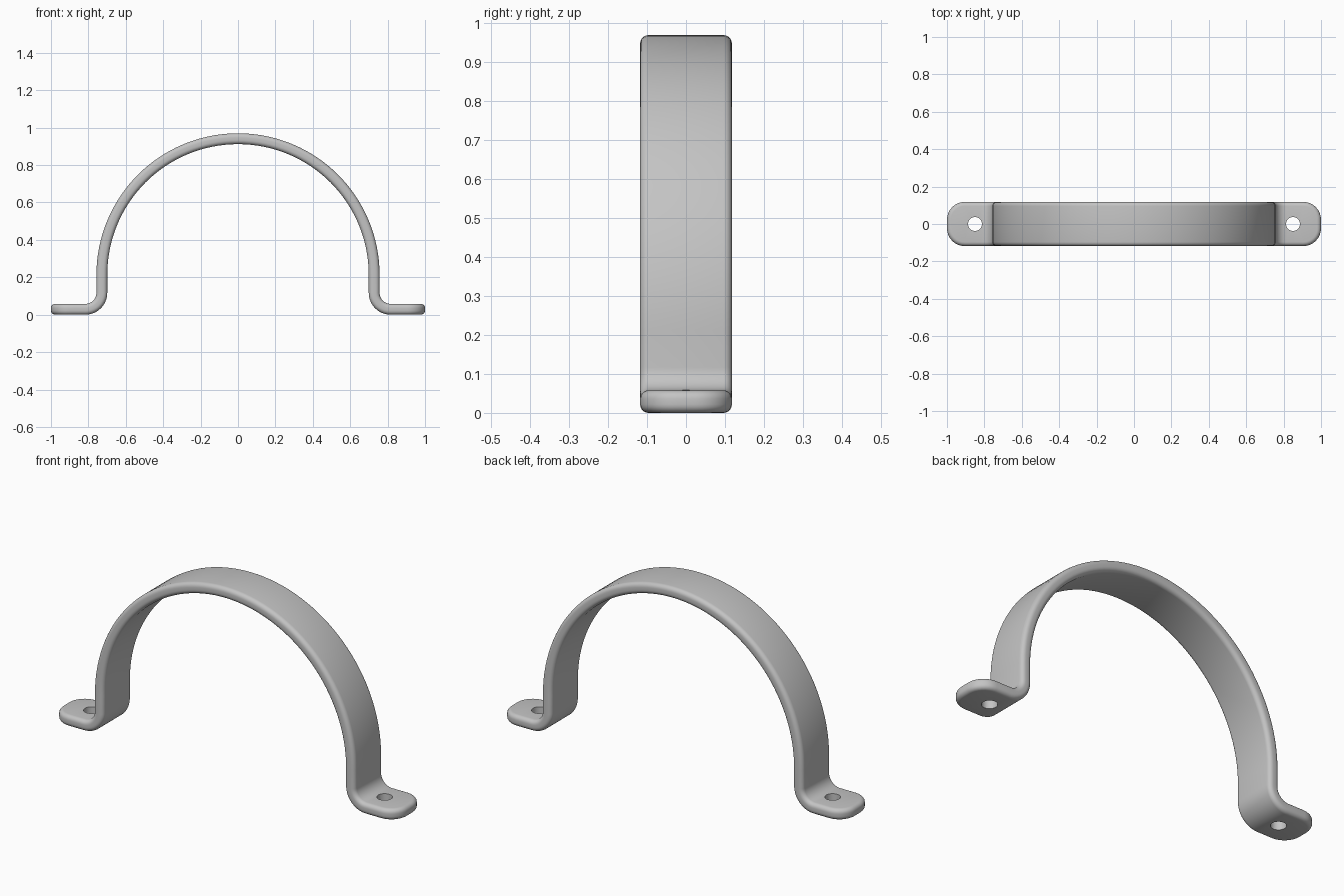
import bpy, bmesh, math
from math import sin, cos, pi

if "Cube" in bpy.data.objects:
    bpy.data.objects.remove(bpy.data.objects["Cube"])

T = 0.058                 # strip thickness
W = 0.118                 # half width
ARCH = 0.757 - T / 2      # arch centreline radius
TOP_Z = 0.97
ARCH_Z = TOP_Z - 0.757    # arch centre height
BEND = 0.088              # foot bend centreline radius
BEND_X, BEND_Z = ARCH + BEND, T / 2 + BEND
CORNER = 0.095            # foot corner radius in plan
EDGE = 0.022              # rounded edge radius
HOLE_X, HOLE_R = 0.85, 0.037

# Lengths of the arch, leg, bend and foot along the centreline
S1 = ARCH * pi / 2
S2 = S1 + ARCH_Z - BEND_Z
S3 = S2 + BEND * pi / 2
END = S3 + 1.0 - BEND_X


def bend_strip(s, y, h):
    """Map a point on the flat strip to the bent bracket."""
    side, s = (1 if s >= 0 else -1), abs(s)
    if s < S1:
        a = s / ARCH
        x, z, nx, nz = ARCH * sin(a), ARCH_Z + ARCH * cos(a), sin(a), cos(a)
    elif s < S2:
        x, z, nx, nz = ARCH, ARCH_Z - (s - S1), 1, 0
    elif s < S3:
        a = (s - S2) / BEND
        x, z, nx, nz = BEND_X - BEND * cos(a), BEND_Z - BEND * sin(a), cos(a), sin(a)
    else:
        x, z, nx, nz = BEND_X + s - S3, T / 2, 0, 1
    return (side * (x + nx * h), y, z + nz * h)


def half_outline(d):
    """One long side of the flat outline, inset by d."""
    pts = [(S1 * i / 32, W - d) for i in range(33)]
    pts += [(S2, W - d)]
    pts += [(S2 + (S3 - S2) * i / 10, W - d) for i in range(1, 11)]
    for i in range(9):
        a = pi / 2 * (1 - i / 8)
        pts.append((END - CORNER + (CORNER - d) * cos(a), W - CORNER + (CORNER - d) * sin(a)))
    return [(-s, y) for s, y in pts[:0:-1]] + pts


# Strap: stacked outlines give the rounded edge all the way round
layers = []
for i in range(6):
    a = pi / 2 * i / 5
    layers.append((EDGE * (1 - sin(a)), -T / 2 + EDGE * (1 - cos(a))))
layers += [(d, -h) for d, h in reversed(layers)]

bm = bmesh.new()
loops = []
for d, h in layers:
    side = half_outline(d)
    ring = side + [(s, -y) for s, y in reversed(side)]
    loops.append([bm.verts.new(bend_strip(s, y, h)) for s, y in ring])
n = len(loops[0])
for low, high in zip(loops, loops[1:]):
    for i in range(n):
        j = (i + 1) % n
        bm.faces.new((low[i], low[j], high[j], high[i]))
for ring in (loops[0], loops[-1]):
    for i in range(n // 2 - 1):
        bm.faces.new((ring[i], ring[i + 1], ring[n - 2 - i], ring[n - 1 - i]))
bmesh.ops.recalc_face_normals(bm, faces=bm.faces)
mesh = bpy.data.meshes.new("strap")
bm.to_mesh(mesh)
bm.free()
strap = bpy.data.objects.new("strap", mesh)
bpy.context.collection.objects.link(strap)

metal = bpy.data.materials.new("grey metal")
metal.diffuse_color = (0.55, 0.55, 0.55, 1)
metal.use_nodes = True
metal.node_tree.nodes["Principled BSDF"].inputs["Base Color"].default_value = metal.diffuse_color
mesh.materials.append(metal)

# Screw holes through both feet
for x in (-HOLE_X, HOLE_X):
    bpy.ops.mesh.primitive_cylinder_add(vertices=32, radius=HOLE_R, depth=0.3, location=(x, 0, T / 2))
    cutter = bpy.context.object
    cutter.name = "hole_cutter"
    cutter.hide_render = True
    cutter.data.materials.append(metal)
    cut = strap.modifiers.new("screw hole", 'BOOLEAN')
    cut.operation, cut.solver, cut.object = 'DIFFERENCE', 'EXACT', cutter
    bpy.context.view_layer.objects.active = strap
    bpy.ops.object.modifier_apply(modifier=cut.name)
    bpy.data.objects.remove(cutter)

bpy.ops.object.select_all(action='DESELECT')
strap.select_set(True)
bpy.context.view_layer.objects.active = strap
bpy.ops.object.shade_smooth_by_angle(angle=math.radians(35))
